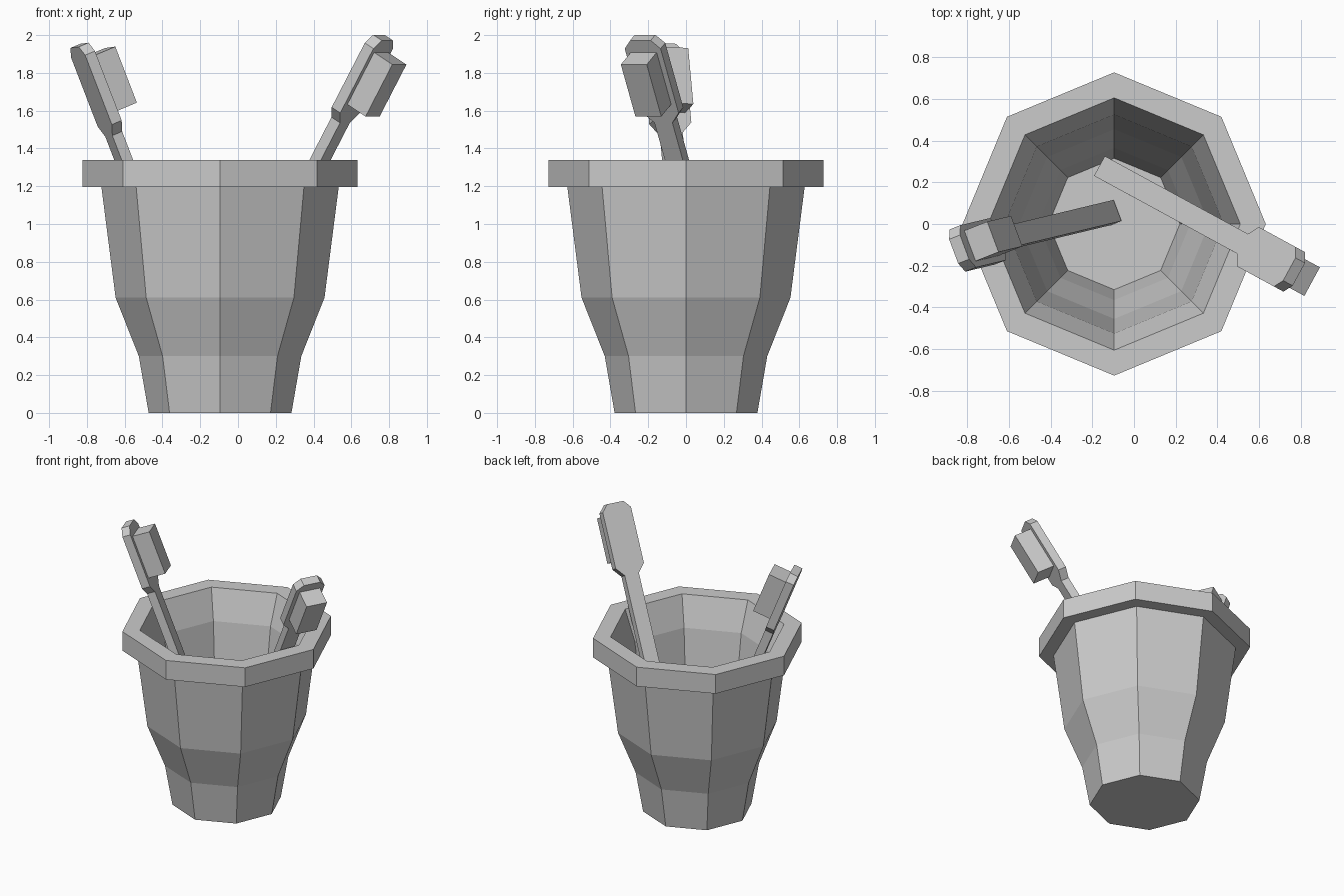
import bpy, bmesh, math
from mathutils import Vector, Matrix

if "Cube" in bpy.data.objects:
    bpy.data.objects.remove(bpy.data.objects["Cube"])


def make_object(name, bm):
    bmesh.ops.recalc_face_normals(bm, faces=bm.faces)
    mesh = bpy.data.meshes.new(name)
    bm.to_mesh(mesh)
    bm.free()
    obj = bpy.data.objects.new(name, mesh)
    bpy.context.collection.objects.link(obj)
    return obj


def lathe(name, profile, sides, location):
    """Revolve (radius, z) points, capping the first and last ring."""
    bm = bmesh.new()
    angles = [2 * math.pi * i / sides for i in range(sides)]
    rings = [[bm.verts.new((r * math.cos(a), r * math.sin(a), z)) for a in angles]
             for r, z in profile]
    for low, high in zip(rings, rings[1:]):
        for i in range(sides):
            j = (i + 1) % sides
            bm.faces.new((low[i], low[j], high[j], high[i]))
    bm.faces.new(rings[0])
    bm.faces.new(rings[-1])
    obj = make_object(name, bm)
    obj.location = location
    return obj


def plate(name, half_outline, n0, n1, matrix):
    """Mirror a half outline (half width, height) and extrude it from n0 to n1."""
    outline = half_outline + [(-u, s) for u, s in reversed(half_outline)]
    bm = bmesh.new()
    face = bm.faces.new([bm.verts.new((u, n0, s)) for u, s in outline])
    new = bmesh.ops.extrude_face_region(bm, geom=[face])["geom"]
    verts = [v for v in new if isinstance(v, bmesh.types.BMVert)]
    bmesh.ops.translate(bm, verts=verts, vec=(0, n1 - n0, 0))
    obj = make_object(name, bm)
    obj.matrix_world = matrix
    return obj


def toothbrush(name, tip, axis, across):
    a = Vector(axis).normalized()
    u = Vector(across)
    u = (u - a * u.dot(a)).normalized()
    n = a.cross(u)
    matrix = Matrix.Translation(tip) @ Matrix((u, n, a)).transposed().to_4x4()
    # Handle widening into a head with clipped corners
    plate(name + "_handle",
          [(0.054, 0), (0.054, 1.545), (0.108, 1.605), (0.108, 2.0), (0.062, 2.05)],
          -0.03, 0.03, matrix)
    # Bristle block
    plate(name + "_bristles", [(0.078, 1.658), (0.078, 1.977)], 0.03, 0.157, matrix)


# Octagonal cup: outside, rim, then hollow inside down to the floor
lathe("cup",
      [(0.378, 0), (0.43, 0.30), (0.553, 0.61), (0.628, 1.195), (0.727, 1.195),
       (0.727, 1.34), (0.605, 1.34), (0.525, 1.12), (0.455, 0.61),
       (0.365, 0.30), (0.315, 0.03)],
      8, (-0.095, 0, 0))

# Two brushes leaning on the rim
toothbrush("right_brush", (-0.143, 0.266, 0.218), (0.515, -0.28, 1), (-0.478, -0.878, 0))
toothbrush("left_brush", (-0.105, 0.055, 0.04), (-0.385, -0.0925, 1), (0.35, -0.937, 0.046))
